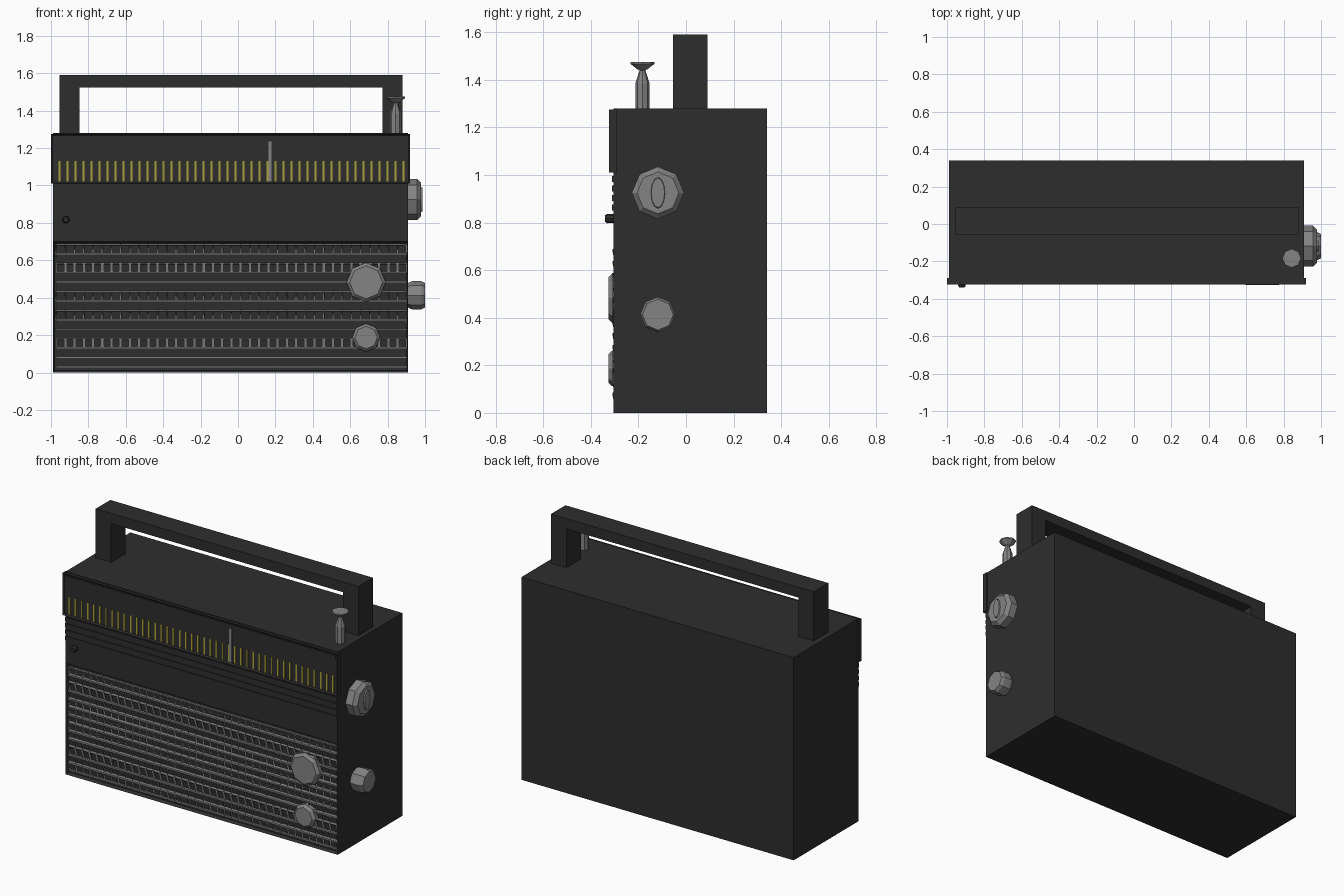
import bpy, bmesh, math
from mathutils import Matrix, Vector

cube = bpy.data.objects.get("Cube")
if cube:
    bpy.data.objects.remove(cube, do_unlink=True)


def material(name, color):
    m = bpy.data.materials.new(name)
    m.use_nodes = True
    m.diffuse_color = (*color, 1)
    m.node_tree.nodes["Principled BSDF"].inputs["Base Color"].default_value = (*color, 1)
    return m


DARK = material("charcoal", (0.027, 0.027, 0.027))
GREY = material("grey metal", (0.23, 0.23, 0.23))
YELLOW = material("dial yellow", (0.42, 0.36, 0.04))


def finish(name, bm, mat):
    bmesh.ops.recalc_face_normals(bm, faces=bm.faces)
    me = bpy.data.meshes.new(name)
    bm.to_mesh(me)
    bm.free()
    me.materials.append(mat)
    ob = bpy.data.objects.new(name, me)
    bpy.context.collection.objects.link(ob)
    return ob


def add_box(bm, lo, hi):
    lo, hi = Vector(lo), Vector(hi)
    m = Matrix.Translation((lo + hi) / 2) @ Matrix.Diagonal((*(hi - lo), 1))
    bmesh.ops.create_cube(bm, size=1, matrix=m)


def box(name, lo, hi, mat):
    bm = bmesh.new()
    add_box(bm, lo, hi)
    return finish(name, bm, mat)


def recess(bm, rim, depth):
    """Inset the lowest front-facing face and push it back."""
    bm.normal_update()
    front = min((f for f in bm.faces if f.normal.y < -0.9),
                key=lambda f: f.calc_center_median().z)
    bmesh.ops.inset_region(bm, faces=[front], thickness=rim, depth=0)
    bmesh.ops.translate(bm, verts=front.verts, vec=(0, depth, 0))


def lathe(name, base, axis, profile, mat, sides=8, squash=1):
    """Stack rings of (radius, distance) along an axis, with capped ends."""
    bm = bmesh.new()
    rings = []
    for r, d in profile:
        angles = [math.tau * i / sides for i in range(sides)]
        rings.append([bm.verts.new((r * math.cos(a), squash * r * math.sin(a), d)) for a in angles])
    for low, high in zip(rings, rings[1:]):
        for i in range(sides):
            j = (i + 1) % sides
            bm.faces.new((low[i], low[j], high[j], high[i]))
    bm.faces.new(rings[0][::-1])
    bm.faces.new(rings[-1])
    turn = {"x": Matrix.Rotation(math.pi / 2, 4, "Y"),
            "-y": Matrix.Rotation(math.pi / 2, 4, "X"),
            "z": Matrix()}[axis]
    bm.transform(Matrix.Translation(base) @ turn)
    return finish(name, bm, mat)


# Case with a shallow pocket for the speaker
bm = bmesh.new()
add_box(bm, (-0.99, -0.305, 0), (0.91, 0.34, 1.28))
bmesh.ops.bisect_plane(bm, geom=bm.verts[:] + bm.edges[:] + bm.faces[:],
                       plane_co=(0, 0, 0.7), plane_no=(0, 0, 1))
recess(bm, 0.014, 0.02)
finish("case", bm, DARK)

# Speaker grille: a grid with square holes
bm = bmesh.new()
bmesh.ops.create_grid(bm, x_segments=38, y_segments=13, size=0.5)
bm.transform(Matrix.Translation((-0.035, -0.298, 0.357)) @ Matrix.Rotation(math.pi / 2, 4, "X")
             @ Matrix.Diagonal((1.875, 0.655, 1, 1)))
cells = bm.faces[:]
bmesh.ops.inset_individual(bm, faces=cells, thickness=0.0115)
bmesh.ops.delete(bm, geom=cells, context="FACES")
grille = finish("speaker_grille", bm, GREY)
solid = grille.modifiers.new("thickness", "SOLIDIFY")
solid.thickness = 0.01
solid.offset = 0

# Tuning dial with scale marks and pointer
bm = bmesh.new()
add_box(bm, (-1, -0.323, 1.01), (0.92, -0.29, 1.275))
recess(bm, 0.012, 0.008)
finish("dial_panel", bm, DARK)
box("dial_top_trim", (-0.985, -0.321, 1.24), (0.905, -0.31, 1.262), DARK)
bm = bmesh.new()
for i in range(44):
    x = -0.955 + i * 0.0428
    add_box(bm, (x - 0.005, -0.319, 1.022), (x + 0.005, -0.313, 1.132))
finish("dial_marks", bm, YELLOW)
box("dial_pointer", (0.162, -0.321, 1.022), (0.178, -0.312, 1.235), GREY)

# Trim ribs beneath the dial
bm = bmesh.new()
for i in range(4):
    z = 0.85 + i * 0.04
    add_box(bm, (-0.99, -0.311, z), (0.91, -0.3, z + 0.025))
finish("trim_ribs", bm, DARK)

# Carrying handle
bm = bmesh.new()
for x in (-0.955, 0.772):
    add_box(bm, (x, -0.055, 1.27), (x + 0.108, 0.09, 1.525))
add_box(bm, (-0.955, -0.055, 1.525), (0.88, 0.09, 1.59))
finish("handle", bm, DARK)

# Antenna stub with flared tip
lathe("antenna", (0.843, -0.183, 1.27), "z",
      [(0.03, 0), (0.03, 0.115), (0.012, 0.17), (0.022, 0.175), (0.05, 0.197), (0.05, 0.205)], GREY)

# Knobs on the front
lathe("front_large_knob", (0.685, -0.28, 0.482), "-y",
      [(0.105, 0), (0.105, 0.03), (0.088, 0.046)], GREY)
lathe("front_small_knob", (0.685, -0.28, 0.187), "-y",
      [(0.075, 0), (0.075, 0.03), (0.06, 0.046)], GREY)
lathe("front_button", (-0.92, -0.3, 0.817), "-y",
      [(0.018, 0), (0.02, 0.03), (0.014, 0.04)], DARK)

# Knobs on the side
lathe("side_large_knob", (0.9, -0.118, 0.925), "x",
      [(0.11, 0), (0.11, 0.057), (0.088, 0.079)], GREY)
lathe("side_knob_grip", (0.975, -0.118, 0.925), "x",
      [(0.068, 0), (0.062, 0.012)], GREY, sides=12, squash=0.45)
lathe("side_small_knob", (0.9, -0.118, 0.413), "x",
      [(0.062, 0), (0.075, 0.03), (0.075, 0.08), (0.065, 0.1)], GREY)
